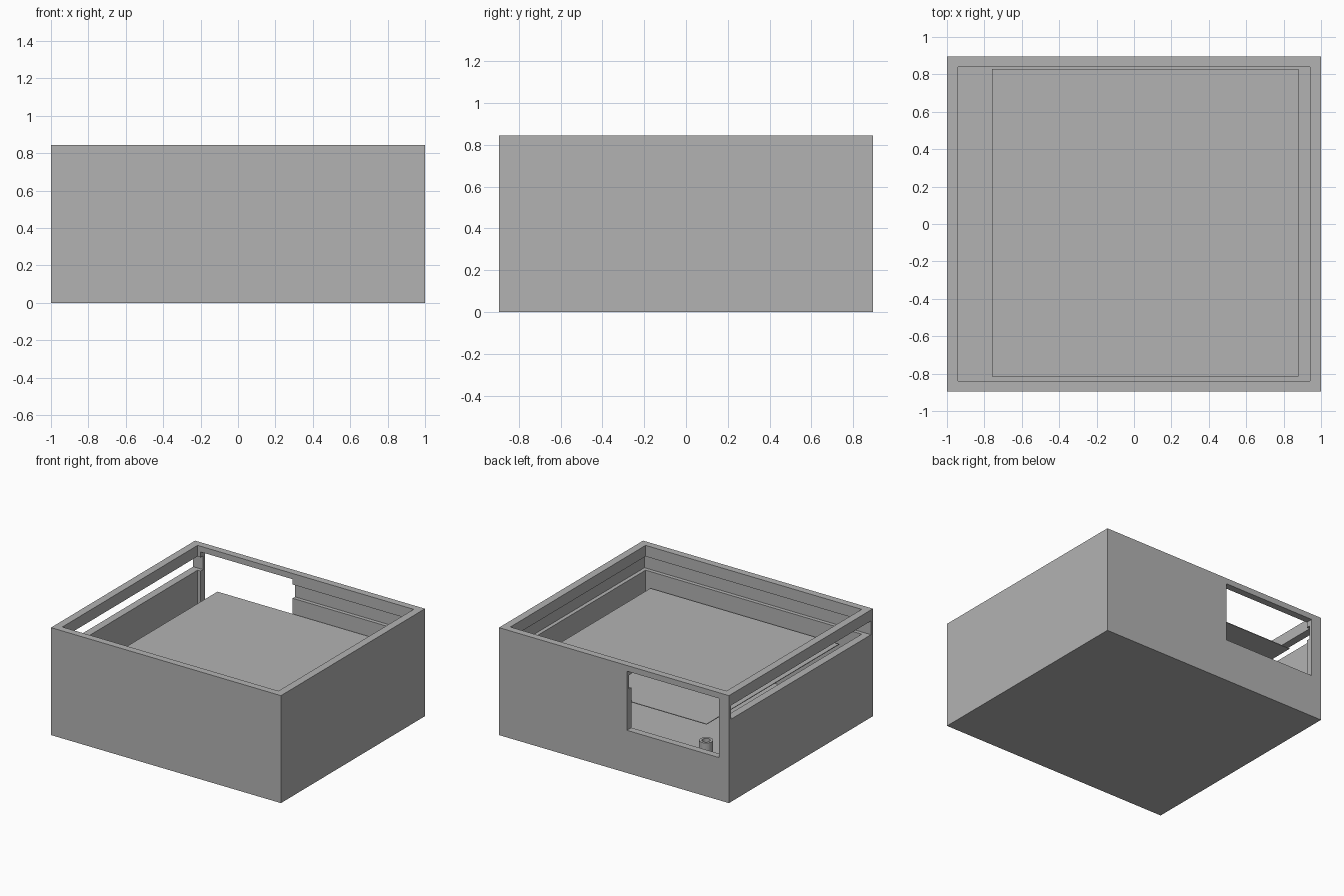
import bpy
import bmesh

cube = bpy.data.objects.get("Cube")
if cube:
    bpy.data.objects.remove(cube, do_unlink=True)

# Single plain grey
GREY = (0.45, 0.45, 0.45, 1)
grey = bpy.data.materials.new("plain_grey")
grey.use_nodes = True
grey.diffuse_color = GREY
grey.node_tree.nodes["Principled BSDF"].inputs["Base Color"].default_value = GREY


def add_object(name, bm):
    mesh = bpy.data.meshes.new(name)
    bm.to_mesh(mesh)
    bm.free()
    mesh.materials.append(grey)
    obj = bpy.data.objects.new(name, mesh)
    bpy.context.collection.objects.link(obj)
    return obj


def box(name, x, y, z):
    """Box from (min, max) pairs along each axis."""
    bm = bmesh.new()
    bmesh.ops.create_cube(bm, size=1)
    for v in bm.verts:
        for i, (low, high) in enumerate((x, y, z)):
            v.co[i] = high if v.co[i] > 0 else low
    return add_object(name, bm)


def cut(target, cutter):
    cutter.hide_render = True
    mod = target.modifiers.new("cut", "BOOLEAN")
    mod.operation = "DIFFERENCE"
    mod.solver = "EXACT"
    mod.object = cutter
    bpy.context.view_layer.objects.active = target
    bpy.ops.object.modifier_apply(modifier=mod.name)
    bpy.data.objects.remove(cutter, do_unlink=True)


def tube(name, x, y, bottom, top, outer, inner, sides=24):
    """Hollow post made by spinning its cross-section."""
    bm = bmesh.new()
    corners = [(inner, bottom), (outer, bottom), (outer, top), (inner, top)]
    verts = [bm.verts.new((r, 0, z)) for r, z in corners]
    edges = [bm.edges.new((verts[i], verts[(i + 1) % 4])) for i in range(4)]
    bmesh.ops.spin(bm, geom=verts + edges, cent=(0, 0, 0), axis=(0, 0, 1),
                   angle=6.2831853, steps=sides)
    bmesh.ops.remove_doubles(bm, verts=bm.verts, dist=0.0001)
    bmesh.ops.recalc_face_normals(bm, faces=bm.faces)
    bmesh.ops.translate(bm, verts=bm.verts, vec=(x, y, 0))
    return add_object(name, bm)


# Open case: cavity, lid groove leaving through one side, and rear window
case = box("case", (-1, 1), (-0.895, 0.895), (0, 0.845))
cut(case, box("cavity", (-0.94, 0.94), (-0.84, 0.84), (0.06, 1)))
cut(case, box("lid_groove", (-1.1, 0.97), (-0.87, 0.87), (0.65, 0.758)))
cut(case, box("rear_window", (-0.913, -0.113), (0.8, 1), (0.335, 0.8)))

# Thin inner tray
box("tray", (-0.76, 0.88), (-0.815, 0.83), (0.528, 0.533))

# Hollow posts below the tray corners
for side, x in (("right", -0.70), ("left", 0.82)):
    for end, y in (("front", -0.735), ("rear", 0.75)):
        tube(f"post_{end}_{side}", x, y, 0.06, 0.36, 0.05, 0.03)
